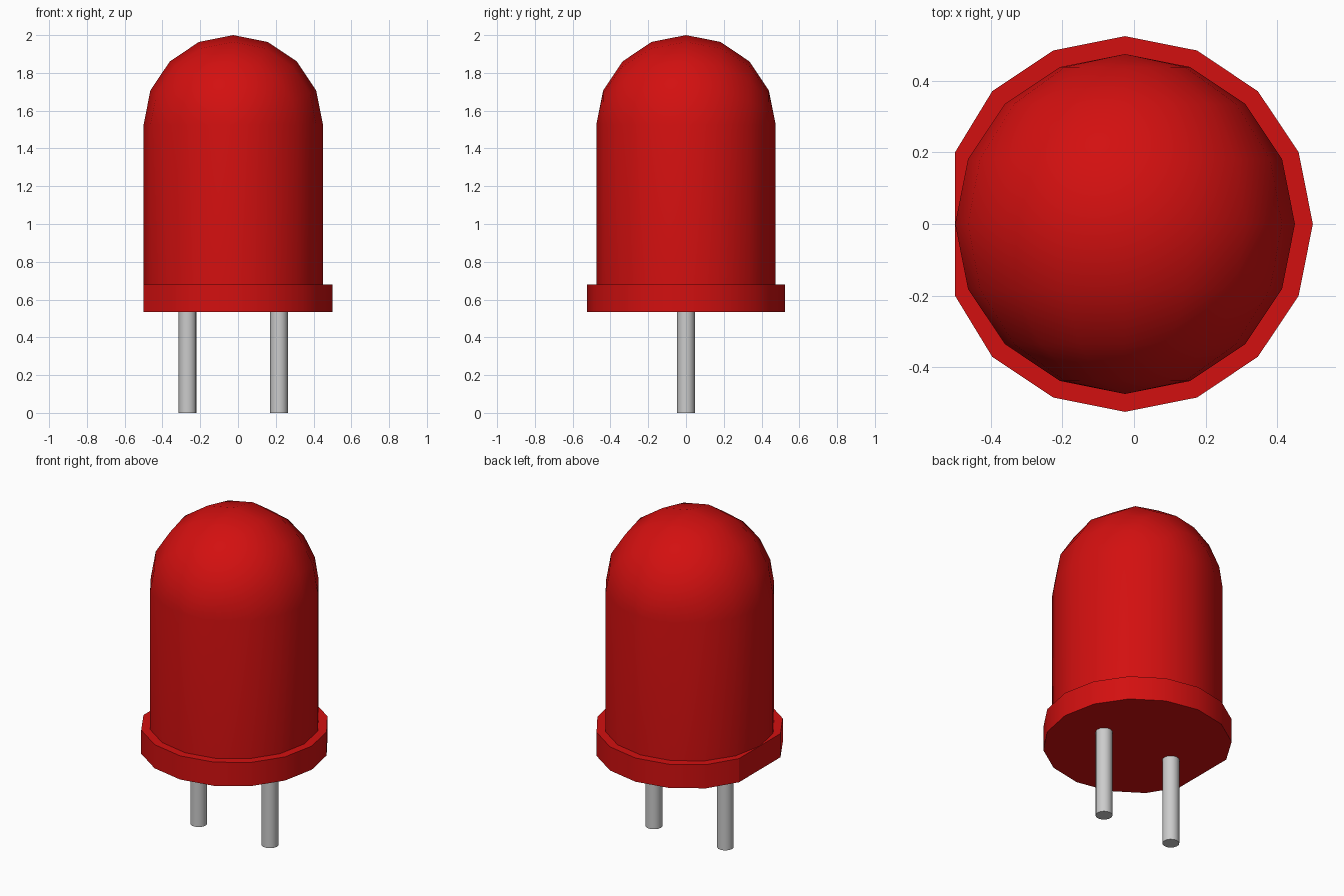
import bpy, bmesh, math
from mathutils import Matrix

cube = bpy.data.objects.get("Cube")
if cube:
    bpy.data.objects.remove(cube, do_unlink=True)

CX = -0.025            # axis of the bulb
BODY_R, FLANGE_R = 0.475, 0.525
FLANGE_Z0, FLANGE_Z1, DOME_Z = 0.535, 0.68, 1.525


def material(name, colour):
    m = bpy.data.materials.new(name)
    m.use_nodes = True
    m.diffuse_color = colour
    m.node_tree.nodes["Principled BSDF"].inputs["Base Color"].default_value = colour
    return m


red = material("red plastic", (0.65, 0.005, 0.005, 1))
metal = material("grey metal", (0.6, 0.6, 0.6, 1))


def add_object(name, bm, mat):
    bmesh.ops.recalc_face_normals(bm, faces=bm.faces)
    mesh = bpy.data.meshes.new(name)
    bm.to_mesh(mesh)
    bm.free()
    mesh.materials.append(mat)
    ob = bpy.data.objects.new(name, mesh)
    bpy.context.collection.objects.link(ob)
    bpy.ops.object.select_all(action='DESELECT')
    ob.select_set(True)
    bpy.context.view_layer.objects.active = ob
    bpy.ops.object.shade_smooth_by_angle(angle=math.radians(30))
    return ob


def prism(bm, points, z0, z1):
    face = bm.faces.new([bm.verts.new((x, y, z0)) for x, y in points])
    top = bmesh.ops.extrude_face_region(bm, geom=[face], use_keep_orig=True)
    verts = [g for g in top["geom"] if isinstance(g, bmesh.types.BMVert)]
    bmesh.ops.translate(bm, vec=(0, 0, z1 - z0), verts=verts)


def circle(cx, r, n=16):
    return [(cx + r * math.cos(math.tau * i / n), r * math.sin(math.tau * i / n))
            for i in range(n)]


# Bulb: half sphere with its poles on the y axis, rim pulled down as the wall
bm = bmesh.new()
bmesh.ops.create_uvsphere(bm, u_segments=16, v_segments=8, radius=BODY_R,
                          matrix=Matrix.Rotation(math.pi / 2, 4, 'X'))
bmesh.ops.delete(bm, geom=[v for v in bm.verts if v.co.z < -1e-4], context='VERTS')
rim = [e for e in bm.edges if e.is_boundary]
wall = bmesh.ops.extrude_edge_only(bm, edges=rim)
bmesh.ops.translate(bm, vec=(0, 0, FLANGE_Z1 - DOME_Z),
                    verts=[g for g in wall["geom"] if isinstance(g, bmesh.types.BMVert)])
bmesh.ops.translate(bm, vec=(CX, 0, DOME_Z), verts=bm.verts)
add_object("bulb", bm, red)

# Flange: sixteen-sided disc with one flat side
outline = [(max(x, -0.5), y) for i, (x, y) in enumerate(circle(CX, FLANGE_R)) if i != 8]
bm = bmesh.new()
prism(bm, outline, FLANGE_Z0, FLANGE_Z1)
add_object("flange", bm, red)

# Two wire leads
for name, side in (("right_lead", -1), ("left_lead", 1)):
    bm = bmesh.new()
    prism(bm, circle(CX + side * 0.242, 0.047), 0, FLANGE_Z0 + 0.02)
    add_object(name, bm, metal)
